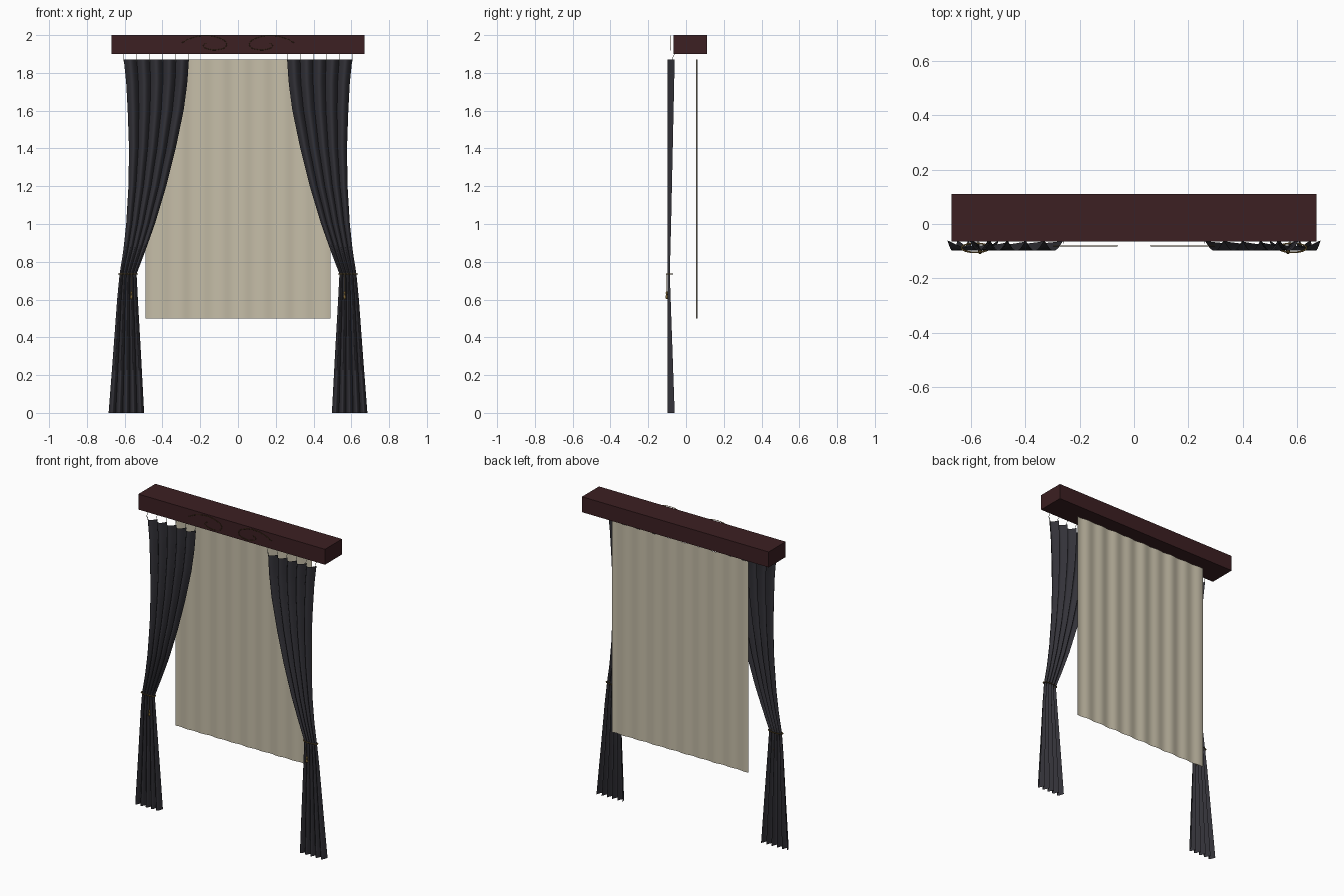
import bpy, bmesh, math
from mathutils import Vector

old = bpy.data.objects.get("Cube")
if old:
    bpy.data.objects.remove(old, do_unlink=True)


def material(name, rgb):
    m = bpy.data.materials.new(name)
    m.use_nodes = True
    m.diffuse_color = (*rgb, 1)
    m.node_tree.nodes["Principled BSDF"].inputs["Base Color"].default_value = (*rgb, 1)
    return m


WOOD = material("dark red wood", (0.045, 0.014, 0.016))
CLOTH = material("charcoal cloth", (0.033, 0.032, 0.04))
SHEER = material("cream sheer", (0.56, 0.51, 0.39))
GOLD = material("antique gold", (0.22, 0.14, 0.04))
STEEL = material("hook metal", (0.3, 0.32, 0.27))


def finish(bm, name, mat, smooth=True):
    me = bpy.data.meshes.new(name)
    bm.to_mesh(me)
    bm.free()
    me.materials.append(mat)
    for p in me.polygons:
        p.use_smooth = smooth
    ob = bpy.data.objects.new(name, me)
    bpy.context.collection.objects.link(ob)
    return ob


def sheet(name, mat, point, cols, rows):
    """Grid of faces from point(u, v)."""
    bm = bmesh.new()
    grid = [[bm.verts.new(point(i / cols, j / rows)) for i in range(cols + 1)]
            for j in range(rows + 1)]
    for a, b in zip(grid, grid[1:]):
        for i in range(cols):
            bm.faces.new((a[i], a[i + 1], b[i + 1], b[i]))
    bmesh.ops.recalc_face_normals(bm, faces=bm.faces)
    return finish(bm, name, mat)


def wire(name, points, radius, mat, cyclic=False):
    cu = bpy.data.curves.new(name, "CURVE")
    cu.dimensions = "3D"
    cu.bevel_depth = radius
    cu.bevel_resolution = 1
    cu.resolution_u = 6
    cu.use_fill_caps = True
    sp = cu.splines.new("BEZIER")
    sp.bezier_points.add(len(points) - 1)
    for bp, co in zip(sp.bezier_points, points):
        bp.co = co
        bp.handle_left_type = bp.handle_right_type = "AUTO"
    sp.use_cyclic_u = cyclic
    cu.materials.append(mat)
    ob = bpy.data.objects.new(name, cu)
    bpy.context.collection.objects.link(ob)
    return ob


def sample(table, z):
    """Smooth interpolation through (z, value) pairs sorted by falling z."""
    n = len(table)
    for i in range(n - 1):
        (z0, a), (z1, b) = table[i], table[i + 1]
        if z >= z1 or i == n - 2:
            t = min(max((z - z0) / (z1 - z0), 0), 1)
            return a + (b - a) * t


# Pelmet box
bm = bmesh.new()
bmesh.ops.create_cube(bm, size=1)
for v in bm.verts:
    v.co = Vector((v.co.x * 1.34, v.co.y * 0.175 + 0.0225, v.co.z * 0.1 + 1.95))
finish(bm, "pelmet", WOOD, smooth=False)

# Sheer panel with gentle ripples
sheet("sheer_panel", SHEER,
      lambda u, v: (-0.49 + 0.98 * u,
                    0.057 + 0.003 * math.sin(u * math.tau * 9) + 0.001 * math.sin(u * 31),
                    0.5 + 1.37 * v), 144, 4)

# Curtain outline: height against outer edge, inner edge and back of the folds
OUTER = [(1.872, .605), (1.75, .592), (1.6, .584), (1.4, .577), (1.2, .58), (1.0, .592),
         (.86, .607), (.735, .627), (.6, .64), (.3, .662), (0, .685)]
INNER = [(1.872, .26), (1.75, .268), (1.6, .288), (1.4, .33), (1.2, .38), (1.0, .44),
         (.86, .49), (.735, .537), (.6, .53), (.3, .513), (0, .497)]
BACK = [(1.872, -.06), (1.0, -.079), (.735, -.086), (0, -.06)]
FOLDS = 5
TIE_Z = 0.735

for side, sx in (("left", 1), ("right", -1)):
    def drape(u, v):
        z = 1.872 * v
        x = sample(OUTER, z) * u + sample(INNER, z) * (1 - u)
        back = sample(BACK, z)
        y = back - (0.098 + back) * abs(math.sin(math.pi * FOLDS * u))
        return (sx * x, y, z)

    cur = sheet(side + "_curtain", CLOTH, drape, FOLDS * 12, 56)
    bpy.context.view_layer.objects.active = cur
    bpy.ops.object.select_all(action="DESELECT")
    cur.select_set(True)
    bpy.ops.object.shade_smooth_by_angle(angle=math.radians(50))

    # Hooks in the fold valleys
    for i in range(FOLDS + 1):
        x = sx * (0.26 + 0.345 * i / FOLDS)
        wire(f"{side}_curtain_hook_{i + 1}",
             [(x, -0.062, 1.862), (x, -0.07, 1.875), (x, -0.066, 1.89), (x, -0.06, 1.902)],
             0.0015, STEEL)

    # Tieback cord around the gathered cloth
    ring = [(sx * (0.582 + 0.051 * math.cos(a)), -0.0875 + 0.0165 * math.sin(a), TIE_Z)
            for a in (k * math.tau / 16 for k in range(16))]
    wire(side + "_tieback", ring, 0.003, GOLD, cyclic=True)

    # Tassel hanging from the cord
    tx = sx * 0.565
    wire(side + "_tassel_cord", [(tx, -0.104, TIE_Z), (tx, -0.105, 0.69), (tx, -0.103, 0.64)],
         0.0015, GOLD)
    bm = bmesh.new()
    profile = [(.001, .645), (.005, .64), (.006, .633), (.003, .627), (.006, .62),
               (.008, .605), (.001, .603)]
    rings = [[bm.verts.new((tx + r * math.cos(k * math.tau / 10),
                            -0.102 + r * math.sin(k * math.tau / 10), z)) for k in range(10)]
             for r, z in profile]
    for a, b in zip(rings, rings[1:]):
        for k in range(10):
            bm.faces.new((a[k], a[k - 1], b[k - 1], b[k]))
    bmesh.ops.recalc_face_normals(bm, faces=bm.faces)
    finish(bm, side + "_tassel", GOLD)

    # Scroll ornament in front of the pelmet
    scroll = [(.297, 1.96), (.25, 1.983), (.18, 1.997), (.11, 1.988), (.065, 1.963),
              (.062, 1.943), (.1, 1.924), (.155, 1.926), (.183, 1.944), (.165, 1.958)]
    wire(side + "_scroll", [(sx * x, -0.08, z) for x, z in scroll], 0.0018, GOLD)
